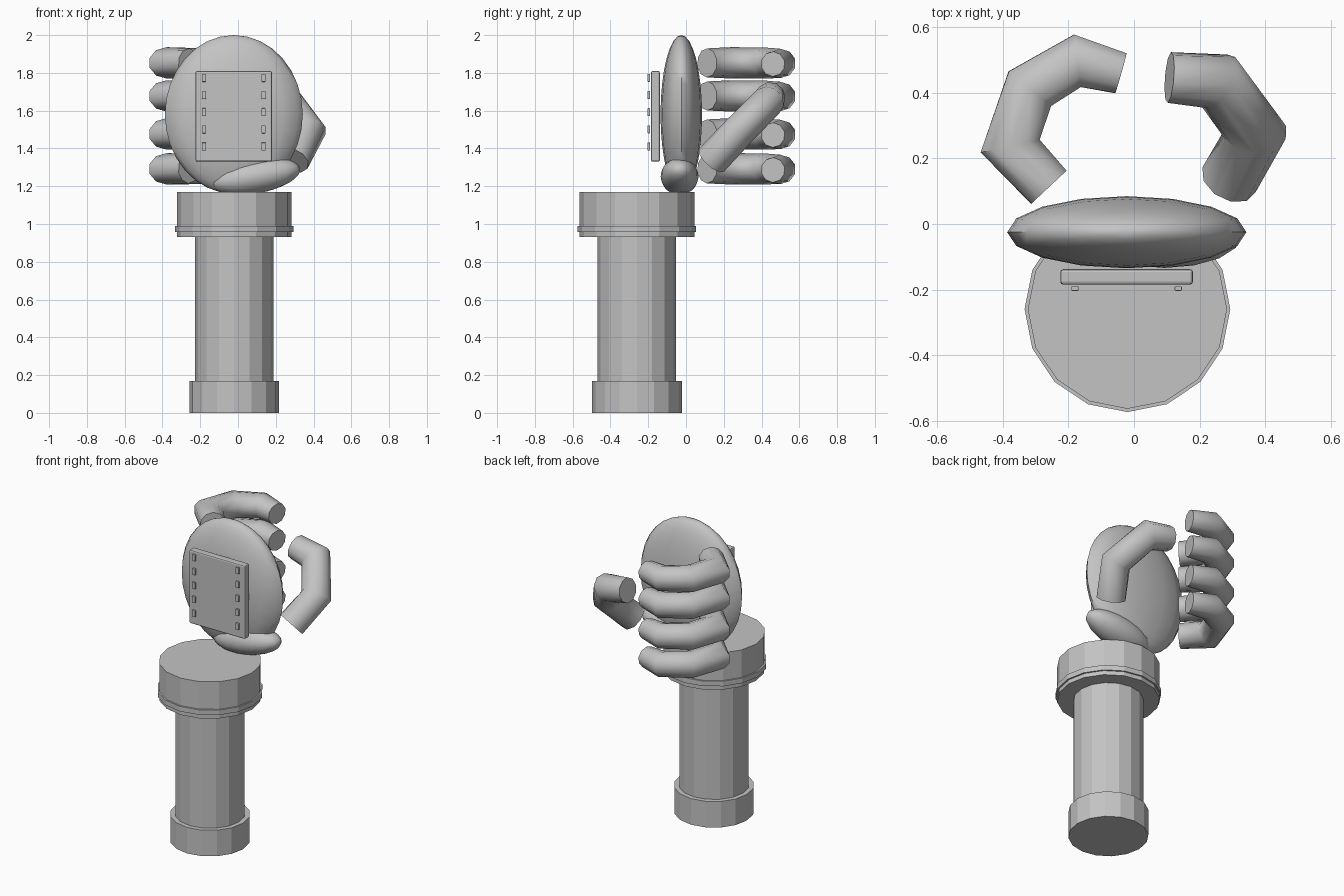
import bpy, bmesh, math
from mathutils import Vector, Matrix

if "Cube" in bpy.data.objects:
    bpy.data.objects.remove(bpy.data.objects["Cube"])

grey = bpy.data.materials.new("stone_grey")
grey.diffuse_color = (0.55, 0.55, 0.55, 1)
grey.use_nodes = True
grey.node_tree.nodes["Principled BSDF"].inputs["Base Color"].default_value = grey.diffuse_color


def finish(name, bm, smooth=None):
    bmesh.ops.recalc_face_normals(bm, faces=bm.faces)
    mesh = bpy.data.meshes.new(name)
    bm.to_mesh(mesh)
    bm.free()
    mesh.materials.append(grey)
    ob = bpy.data.objects.new(name, mesh)
    bpy.context.collection.objects.link(ob)
    if smooth:
        bpy.ops.object.select_all(action='DESELECT')
        ob.select_set(True)
        bpy.context.view_layer.objects.active = ob
        bpy.ops.object.shade_smooth_by_angle(angle=math.radians(smooth))
    return ob


def lathe(name, profile, centre, sides=16):
    """Closed solid of revolution from (radius, z) pairs."""
    bm = bmesh.new()
    rings = []
    for r, z in profile:
        rings.append([bm.verts.new((centre[0] + r * math.cos(2 * math.pi * i / sides),
                                    centre[1] + r * math.sin(2 * math.pi * i / sides), z))
                      for i in range(sides)])
    for a, b in zip(rings, rings[1:]):
        for i in range(sides):
            j = (i + 1) % sides
            bm.faces.new((a[i], a[j], b[j], b[i]))
    bm.faces.new(rings[0])
    bm.faces.new(rings[-1])
    return finish(name, bm)


def ellipsoid(name, centre, radii, tilt=0.0):
    bm = bmesh.new()
    bmesh.ops.create_uvsphere(bm, u_segments=16, v_segments=16, radius=1)
    bm.transform(Matrix.Translation(centre) @ Matrix.Rotation(tilt, 4, 'Y')
                 @ Matrix.Diagonal((*radii, 1)))
    return finish(name, bm, 60)


def box(name, lo, hi, bevel=0.0):
    bm = bmesh.new()
    bmesh.ops.create_cube(bm, size=1)
    lo, hi = Vector(lo), Vector(hi)
    bm.transform(Matrix.Translation((lo + hi) / 2) @ Matrix.Diagonal((*(hi - lo), 1)))
    if bevel:
        bmesh.ops.bevel(bm, geom=bm.edges[:], offset=bevel, segments=2,
                        profile=0.5, affect='EDGES')
    return finish(name, bm)


def digit(name, path, sides=10):
    """Jointed tube with mitred bends; path holds (x, y, z, radius)."""
    pts = [Vector(p[:3]) for p in path]
    dirs = [(b - a).normalized() for a, b in zip(pts, pts[1:])]
    bm = bmesh.new()
    rings = []
    for k, p in enumerate(pts):
        d0, d1 = dirs[max(k - 1, 0)], dirs[min(k, len(dirs) - 1)]
        t = (d0 + d1).normalized()
        # the bend axis keeps its width, the other axis is stretched by the mitre
        axis = dirs[0].cross(dirs[-1])
        if k not in (0, len(pts) - 1):
            axis = d0.cross(d1)
        up = (axis - t * axis.dot(t)).normalized()
        if rings and up.dot(last) < 0:
            up = -up
        last = up
        side = up.cross(t)
        stretch = 1 / t.dot(d0)
        ring = []
        for i in range(sides):
            a = 2 * math.pi * i / sides
            ring.append(bm.verts.new(p + path[k][3] * (up * math.cos(a) + side * stretch * math.sin(a))))
        rings.append(ring)
    for a, b in zip(rings, rings[1:]):
        for i in range(sides):
            j = (i + 1) % sides
            bm.faces.new((a[i], a[j], b[j], b[i]))
    bm.faces.new(rings[0])
    bm.faces.new(rings[-1])
    return finish(name, bm, 50)


# Arm: foot, forearm and ringed cuff
axis_xy = (-0.02, -0.26)
lathe("foot", [(0.238, 0), (0.238, 0.17)], axis_xy)
lathe("forearm", [(0.208, 0.1), (0.208, 1.0)], axis_xy)
lathe("cuff", [(0.304, 0.93), (0.304, 1.17)], axis_xy)
lathe("cuff_ring", [(0.314, 0.957), (0.314, 0.99)], axis_xy)

# Hand body
ellipsoid("palm", (-0.022, -0.025, 1.58), (0.365, 0.11, 0.42))
ellipsoid("palm_heel", (0.093, -0.034, 1.252), (0.24, 0.1, 0.09), math.radians(-10))

# Back plate with two rows of studs
box("back_plate", (-0.225, -0.185, 1.33), (0.18, -0.138, 1.81), 0.009)
for x in (-0.18, 0.135):
    for i in range(5):
        z = 1.41 + 0.091 * i
        box("stud", (x - 0.011, -0.204, z - 0.021), (x + 0.011, -0.19, z + 0.021), 0.003)

# Four curled fingers
for z in (1.853, 1.678, 1.477, 1.292):
    digit("finger", [(-0.26, 0.112, z, 0.077), (-0.378, 0.238, z, 0.083),
                     (-0.318, 0.413, z, 0.082), (-0.173, 0.498, z - 0.003, 0.078),
                     (-0.04, 0.46, z - 0.006, 0.066)])

# Thumb curling up and back
digit("thumb", [(0.29, 0.135, 1.338, 0.09), (0.372, 0.278, 1.49, 0.088),
                (0.257, 0.435, 1.648, 0.086), (0.108, 0.447, 1.675, 0.078)])
